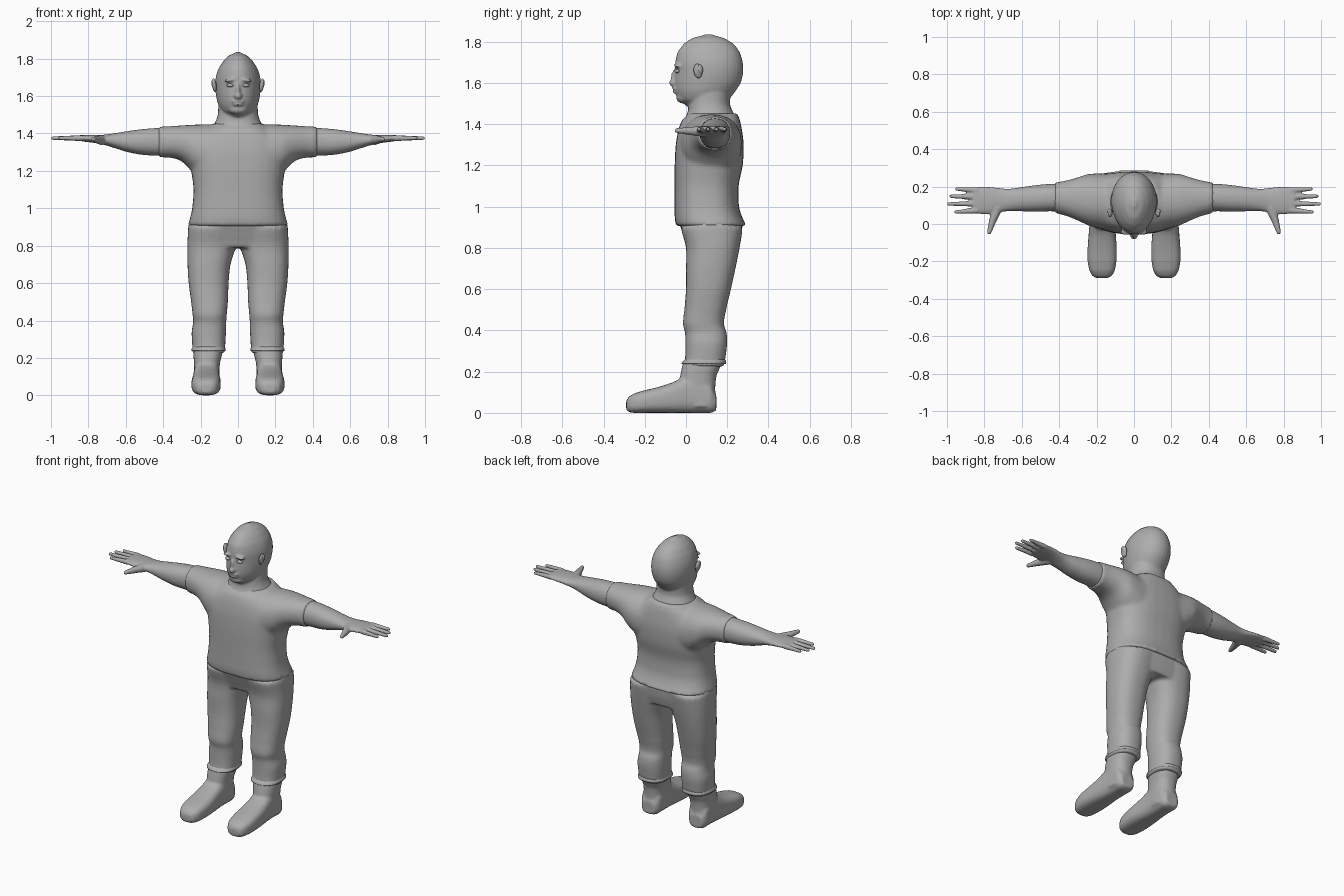
import bpy, bmesh, math
from mathutils import Matrix, Vector

grey = bpy.data.materials.new("plain grey")
grey.diffuse_color = (0.42, 0.42, 0.42, 1)


def spline(rows, steps=4):
    """Catmull-Rom in-betweens for a list of section rows."""
    out = []
    for i in range(len(rows) - 1):
        p0, p1 = rows[max(i - 1, 0)], rows[i]
        p2, p3 = rows[i + 1], rows[min(i + 2, len(rows) - 1)]
        for s in range(steps):
            t = s / steps
            lin = [b + (c - b) * t for b, c in zip(p1, p2)]
            cur = [0.5 * (2 * b + (c - a) * t + (2 * a - 5 * b + 4 * c - d) * t * t
                          + (3 * b - a - 3 * c + d) * t ** 3)
                   for a, b, c, d in zip(p0, p1, p2, p3)]
            cur[0] = lin[0]
            out.append(cur)
    return out + [rows[-1]]


def loft(bm, axis, rows, power=2.3, n=32, front_taper=0.0):
    """Rows are (position, u min, u max, v min, v max); u, v are the other axes in order."""
    rings = []
    for p, u0, u1, v0, v1 in spline(rows):
        ring = []
        for k in range(n):
            a = 2 * math.pi * k / n
            c, s = math.cos(a), math.sin(a)
            c = math.copysign(abs(c) ** (2 / power), c)
            s = math.copysign(abs(s) ** (2 / power), s)
            if s < 0:
                c *= 1 + front_taper * s
            co = [(u0 + u1) / 2 + c * (u1 - u0) / 2, (v0 + v1) / 2 + s * (v1 - v0) / 2]
            co.insert(axis, p)
            ring.append(bm.verts.new(co))
        rings.append(ring)
    for a, b in zip(rings, rings[1:]):
        for k in range(n):
            bm.faces.new((a[k], a[(k + 1) % n], b[(k + 1) % n], b[k]))
    bm.faces.new(rings[0])
    bm.faces.new(rings[-1])


def blob(bm, loc, size, rot=(0, 0, 0)):
    m = Matrix.Translation(loc)
    for ang, ax in zip(rot, "XYZ"):
        m = m @ Matrix.Rotation(math.radians(ang), 4, ax)
    bmesh.ops.create_uvsphere(bm, u_segments=20, v_segments=12, radius=1,
                              matrix=m @ Matrix.Diagonal((*size, 1)))


def tube(bm, a, b, r1, r2):
    """Rounded finger from a to b."""
    a, b = Vector(a), Vector(b)
    d = b - a
    bmesh.ops.create_cone(bm, cap_ends=True, segments=16, radius1=r1, radius2=r2, depth=d.length,
                          matrix=Matrix.Translation((a + b) / 2) @ d.to_track_quat('Z', 'Y').to_matrix().to_4x4())
    blob(bm, a, (r1,) * 3)
    blob(bm, b, (r2,) * 3)


def finish(bm, name, mirror=False, voxel=0, smooth=0):
    if mirror:
        g = bmesh.ops.duplicate(bm, geom=bm.verts[:] + bm.edges[:] + bm.faces[:])["geom"]
        for v in g:
            if isinstance(v, bmesh.types.BMVert):
                v.co.x *= -1
    # each shell gets outward normals
    bmesh.ops.recalc_face_normals(bm, faces=bm.faces[:])
    me = bpy.data.meshes.new(name)
    bm.to_mesh(me)
    bm.free()
    me.materials.append(grey)
    ob = bpy.data.objects.new(name, me)
    bpy.context.collection.objects.link(ob)
    if voxel:
        m = ob.modifiers.new("fuse", 'REMESH')
        m.mode, m.voxel_size, m.use_smooth_shade = 'VOXEL', voxel, True
    if smooth:
        m = ob.modifiers.new("soften", 'SMOOTH')
        m.factor, m.iterations = 0.5, smooth
    for p in me.polygons:
        p.use_smooth = True
    return ob


# head, neck and face
bm = bmesh.new()
loft(bm, 2, [(1.49, -.065, .065, .0, .19), (1.52, -.09, .09, -.035, .21), (1.56, -.108, .108, -.052, .24),
             (1.60, -.117, .117, -.055, .265), (1.65, -.122, .122, -.052, .277), (1.70, -.119, .119, -.052, .275),
             (1.75, -.103, .103, -.04, .26), (1.79, -.077, .077, -.01, .23), (1.817, -.048, .048, .03, .185),
             (1.835, -.012, .012, .09, .13)], 2.1, front_taper=.12)
loft(bm, 2, [(1.36, -.16, .16, -.03, .26), (1.42, -.145, .145, -.01, .25), (1.46, -.122, .122, .008, .228),
             (1.50, -.108, .108, .012, .213), (1.58, -.105, .105, .02, .22)], 2.2)
blob(bm, (0, -.012, 1.53), (.05, .036, .03))
blob(bm, (0, -.058, 1.60), (.022, .025, .018))
blob(bm, (0, -.052, 1.63), (.012, .022, .045), (-12, 0, 0))
blob(bm, (0, -.048, 1.572), (.037, .018, .008))
blob(bm, (0, -.046, 1.555), (.03, .018, .008))
for s in (-1, 1):
    blob(bm, (s * .042, -.042, 1.685), (.032, .018, .009), (0, s * 8, 0))
finish(bm, "head", voxel=.007, smooth=3)

bm = bmesh.new()
blob(bm, (.042, -.043, 1.657), (.019, .013, .01))
finish(bm, "eyes", mirror=True)

bm = bmesh.new()
blob(bm, (.127, .058, 1.658), (.012, .021, .036), (8, 8, 0))
blob(bm, (.13, .068, 1.665), (.012, .014, .025), (8, 8, 20))
finish(bm, "ears", mirror=True)

# shirt: trunk fused with short sleeves
bm = bmesh.new()
loft(bm, 2, [(.905, -.268, .268, -.05, .293), (.95, -.256, .256, -.055, .272), (1.0, -.245, .245, -.055, .257),
             (1.1, -.238, .238, -.055, .255), (1.2, -.25, .25, -.055, .275), (1.3, -.26, .26, -.05, .28),
             (1.37, -.235, .235, -.038, .272), (1.42, -.18, .18, -.02, .262), (1.453, -.135, .135, .012, .25)], 2.6)
loft(bm, 0, [(-.425, .058, .222, 1.272, 1.437), (-.36, .042, .233, 1.27, 1.439), (-.3, .018, .25, 1.25, 1.443),
             (-.24, -.01, .268, 1.19, 1.447), (-.15, -.03, .27, 1.14, 1.448), (0, -.035, .27, 1.2, 1.44),
             (.15, -.03, .27, 1.14, 1.448), (.24, -.01, .268, 1.19, 1.447), (.3, .018, .25, 1.25, 1.443),
             (.36, .042, .233, 1.27, 1.439), (.425, .058, .222, 1.272, 1.437)], 2.2)
finish(bm, "shirt", voxel=.011, smooth=6)

# bare arms with hands
bm = bmesh.new()
loft(bm, 0, [(.38, .066, .214, 1.28, 1.43), (.45, .068, .214, 1.282, 1.428), (.52, .066, .208, 1.287, 1.422),
             (.6, .068, .197, 1.303, 1.411), (.67, .069, .188, 1.325, 1.4), (.72, .062, .192, 1.34, 1.393),
             (.77, .052, .198, 1.35, 1.393), (.82, .054, .199, 1.356, 1.392), (.86, .06, .196, 1.362, 1.39)], 2.2)
for y0, x1, y1 in ((.072, .952, .064), (.109, .99, .107), (.146, .978, .148), (.181, .947, .187)):
    tube(bm, (.84, y0, 1.375), (x1, y1, 1.375), .016, .01)
tube(bm, (.73, .085, 1.365), (.755, .02, 1.367), .027, .02)
tube(bm, (.755, .02, 1.367), (.774, -.044, 1.369), .02, .012)
finish(bm, "arms", mirror=True, voxel=.006, smooth=2)

# trousers: hips fused with two legs
bm = bmesh.new()
loft(bm, 2, [(.225, .07, .243, -.012, .185), (.27, .068, .245, -.004, .192), (.34, .064, .248, -.003, .2),
             (.39, .063, .24, -.005, .197), (.43, .06, .243, -.015, .184), (.5, .054, .251, -.008, .195),
             (.6, .05, .264, 0, .218), (.7, .04, .27, 0, .24), (.8, .01, .271, 0, .26),
             (.9, 0, .267, -.025, .275)], 2.4)
finish_hips = [(.79, -.262, .262, .012, .255), (.85, -.266, .266, -.008, .268), (.93, -.262, .262, -.035, .275)]
g = bmesh.ops.duplicate(bm, geom=bm.verts[:] + bm.edges[:] + bm.faces[:])["geom"]
for v in g:
    if isinstance(v, bmesh.types.BMVert):
        v.co.x *= -1
loft(bm, 2, finish_hips, 2.6)
finish(bm, "trousers", voxel=.01, smooth=5)

# boots: foot fused with ankle shaft
bm = bmesh.new()
loft(bm, 1, [(-.29, .14, .2, .015, .06), (-.278, .12, .222, .004, .078), (-.25, .103, .238, 0, .095),
             (-.2, .094, .248, 0, .11), (-.13, .092, .248, 0, .127), (-.06, .097, .243, 0, .15),
             (0, .1, .238, 0, .18), (.07, .1, .235, 0, .19), (.12, .105, .232, 0, .15),
             (.147, .125, .215, .01, .09)], 2.9)
loft(bm, 2, [(.03, .1, .235, 0, .145), (.12, .1, .234, -.03, .142), (.18, .095, .236, -.028, .148),
             (.22, .085, .238, -.02, .165), (.245, .08, .236, -.015, .175)], 2.4)
finish(bm, "boots", mirror=True, voxel=.008, smooth=4)

# turned trouser cuffs and neckline band
bm = bmesh.new()
loft(bm, 2, [(.238, .066, .249, -.022, .194), (.25, .067, .248, -.015, .194), (.262, .072, .242, -.004, .188)], 2.4)
finish(bm, "trouser_cuffs", mirror=True)
